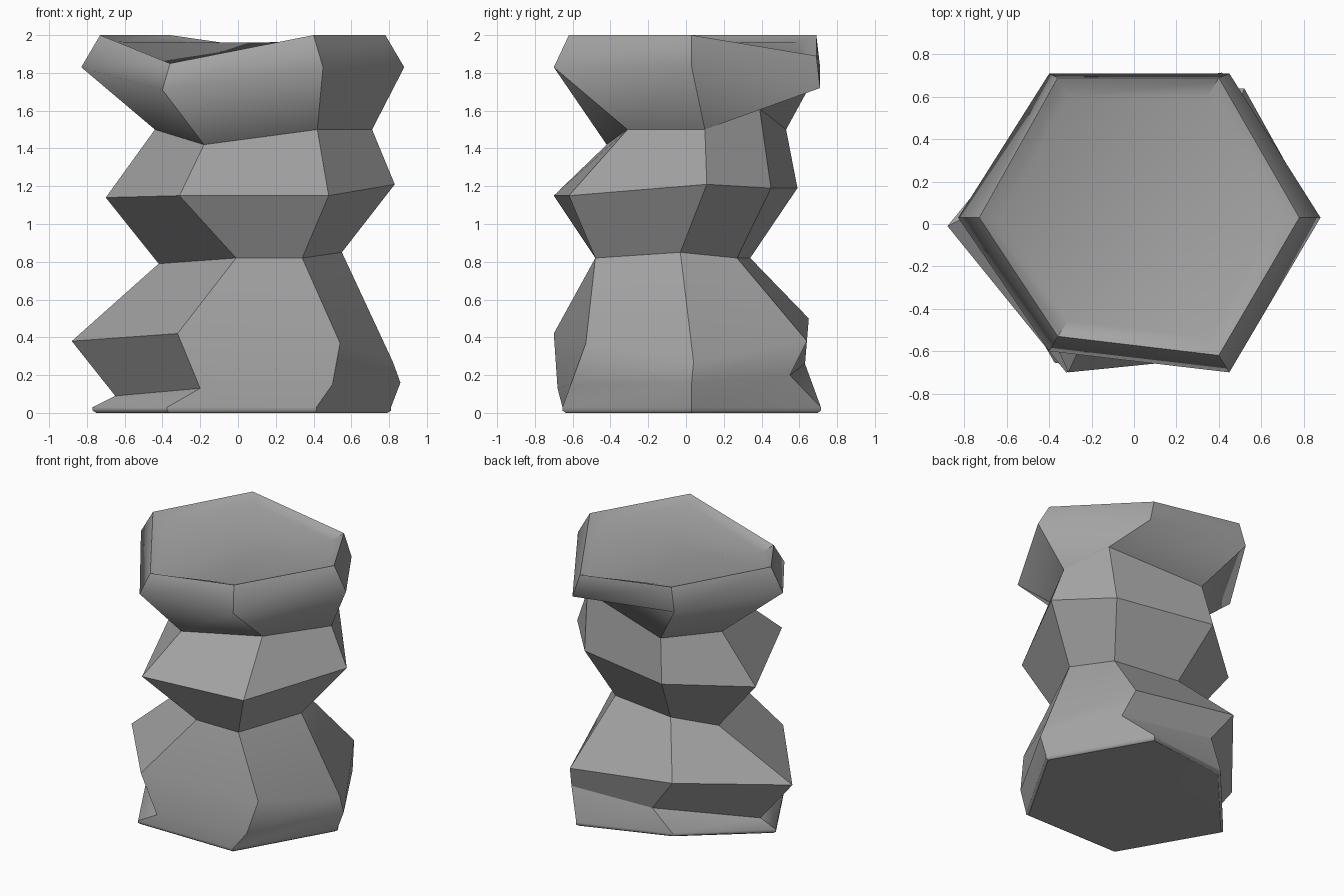
import bpy
import bmesh
import math
from mathutils import Vector

# Remove the default object only
default_object = bpy.data.objects.get("Cube")
if default_object:
    bpy.data.objects.remove(default_object, do_unlink=True)

# One flat stone colour
stone_grey = bpy.data.materials.new("stone_grey")
stone_grey.use_nodes = True
colour = (0.37, 0.37, 0.37, 1)
stone_grey.diffuse_color = colour
for node in stone_grey.node_tree.nodes:
    if node.type == "BSDF_PRINCIPLED":
        node.inputs["Base Color"].default_value = colour
        node.inputs["Roughness"].default_value = 0.8

# The six vertical ridges of the column, bottom to top, in hundredths
right_side = [(86, 3, 16), (82, 4, 27), (55, -3, 85), (83, 11, 121),
              (71, 10, 150), (88, 3, 183), (78, 3, 200)]
back_right = [(57, 55, 20), (52, 64, 38), (40, 27, 82), (53, 45, 119),
              (55, 39, 161), (45, 71, 172), (40, 69, 189)]
back_left = [(-16, 63, 26), (-34, 65, 50), (-11, 34, 82), (-21, 59, 119),
             (-16, 53, 150), (-40, 71, 183), (-36, 69, 200)]
left_side = [(-65, 4, 9), (-88, -1, 38), (-42, 21, 79), (-70, 17, 114),
             (-44, 20, 150), (-83, 3, 183), (-73, 3, 200)]
front_left = [(-20, -68, 13), (-32, -70, 42), (-1, -48, 82), (-31, -70, 115),
              (-18, -42, 142), (-40, -60, 171), (-36, -53, 185)]
front_right = [(50, -61, 15), (54, -53, 37), (34, -48, 82), (48, -62, 115),
               (42, -31, 150), (45, -70, 183), (40, -62, 200)]
ridges = [right_side, back_right, back_left, left_side, front_left, front_right]
middle = Vector((0.02, 0.03, 0))
chipped_corner = Vector((0.085, -0.14, 0.05))


def base_ring(radius, height):
    """Six-sided ring whose back left corner is chipped inward and up."""
    angles = [math.radians(60 * i) for i in range(6)]
    ring = [middle + Vector((radius * math.cos(a), radius * math.sin(a), height))
            for a in angles]
    ring[2] += chipped_corner
    return ring


def inset(ring, scale, drop):
    """Copy a ring, pulled toward the axis and lowered."""
    result = []
    for point in ring:
        moved = middle + (point - middle) * scale
        moved.z = point.z - drop
        result.append(moved)
    return result


def bridge(bm, lower, upper):
    """Join two rings with a band of quads."""
    for i in range(len(lower)):
        j = (i + 1) % len(lower)
        bm.faces.new((lower[i], lower[j], upper[j], upper[i]))


def cap(bm, loop, height):
    """Close a ring with a fan of triangles."""
    centre = bm.verts.new(middle + Vector((0, 0, height)))
    for i in range(len(loop)):
        bm.faces.new((loop[i], loop[(i + 1) % len(loop)], centre))


# Base lip, faceted shaft, then the sunken top
rings = [base_ring(0.77, 0), base_ring(0.79, 0.012), base_ring(0.79, 0.03)]
for level in zip(*ridges):
    rings.append([Vector(point) / 100 for point in level])
rim = rings[-1]
rings.append(inset(rim, 0.97, 0.01))
rings.append(inset(rim, 0.87, 0.035))

bm = bmesh.new()
loops = [[bm.verts.new(point) for point in ring] for ring in rings]
for lower, upper in zip(loops, loops[1:]):
    bridge(bm, lower, upper)
cap(bm, loops[0], 0.015)
cap(bm, loops[-1], 1.96)
bmesh.ops.recalc_face_normals(bm, faces=bm.faces)

# Crisp ridges, but soft rolls at the base lip and the widest ring of the head
soft_rings = [set(loops[1]), set(loops[2]), set(loops[8])]
for face in bm.faces:
    face.smooth = True
for edge in bm.edges:
    on_soft_ring = any(ring.issuperset(edge.verts) for ring in soft_rings)
    edge.smooth = on_soft_ring or edge.calc_face_angle() < math.radians(30)

mesh = bpy.data.meshes.new("stone_column")
bm.to_mesh(mesh)
bm.free()
mesh.materials.append(stone_grey)
column = bpy.data.objects.new("stone_column", mesh)
bpy.context.collection.objects.link(column)
